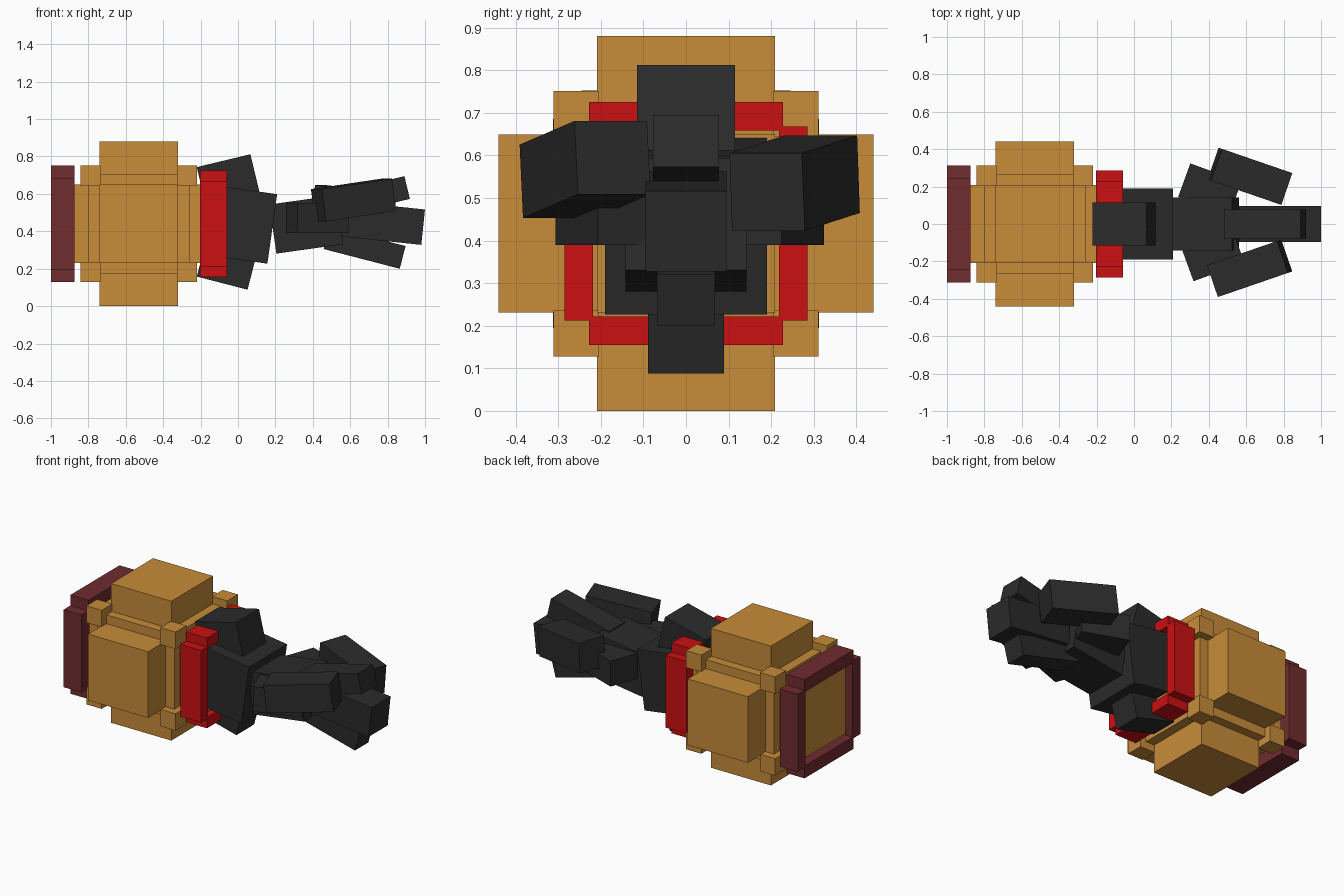
import bpy
from math import radians
from mathutils import Matrix, Vector

cube = bpy.data.objects.get("Cube")
if cube:
    bpy.data.objects.remove(cube, do_unlink=True)


def material(name, r, g, b):
    mat = bpy.data.materials.new(name)
    mat.use_nodes = True
    mat.diffuse_color = (r, g, b, 1)
    mat.node_tree.nodes["Principled BSDF"].inputs["Base Color"].default_value = (r, g, b, 1)
    return mat


ORANGE = material("ochre_orange", 0.58, 0.263, 0.042)
RED = material("bright_red", 0.60, 0.005, 0.006)
MAROON = material("maroon", 0.162, 0.025, 0.028)
BLACK = material("charcoal", 0.024, 0.024, 0.024)

CORNERS = [(0, 1, 3, 2), (4, 6, 7, 5), (0, 4, 5, 1), (2, 3, 7, 6), (0, 2, 6, 4), (1, 5, 7, 3)]
SIDES = (-1, 1)


def box(name, center, size, mat, pitch=0, yaw=0):
    """Box with +x end raised by pitch and swung towards +y by yaw."""
    rot = Matrix.Rotation(radians(yaw), 3, 'Z') @ Matrix.Rotation(radians(-pitch), 3, 'Y')
    half = Vector(size) / 2
    verts = [Vector(center) + rot @ Vector((x * half.x, y * half.y, z * half.z))
             for x in SIDES for y in SIDES for z in SIDES]
    mesh = bpy.data.meshes.new(name)
    mesh.from_pydata(verts, [], CORNERS)
    mesh.materials.append(mat)
    obj = bpy.data.objects.new(name, mesh)
    bpy.context.collection.objects.link(obj)
    return obj


# Forearm block: core, three crossing slabs and eight corner cubes
AXIS = 0.44
MID = Vector((-0.53, 0, AXIS))
box("forearm_core", MID, (0.54, 0.53, 0.53), ORANGE)
for axis, name in enumerate(("lengthwise_slab", "sideways_slab", "upright_slab")):
    size = [0.42, 0.418, 0.418]
    size[axis] = 0.88
    box(name, MID, size, ORANGE)
for x in SIDES:
    for y in SIDES:
        for z in SIDES:
            box("corner_cube", MID + 0.258 * Vector((x, y, z)), (0.107,) * 3, ORANGE)


# Four-bar frames around both ends of the forearm
def frame(name, x, width, outer, inner, mat):
    thick, mid = outer - inner, (outer + inner) / 2
    length = 2 * inner + 0.02
    for s in SIDES:
        box(name + "_side_bar", (x, s * mid, AXIS), (width, thick, length), mat)
        box(name + "_level_bar", (x, 0, AXIS + s * mid), (width, length, thick), mat)


frame("elbow_frame", -0.937, 0.126, 0.312, 0.235, MAROON)
frame("wrist_frame", -0.13, 0.145, 0.285, 0.218, RED)

# Wrist and palm
box("wrist_block", (0.01, 0, 0.437), (0.35, 0.38, 0.375), BLACK, pitch=-8)
box("upper_wrist_guard", (-0.048, 0, 0.656), (0.295, 0.23, 0.25), BLACK, pitch=13.5)
box("lower_wrist_guard", (-0.062, 0, 0.21), (0.28, 0.178, 0.18), BLACK, pitch=-14.5)
box("palm", (0.365, 0, 0.437), (0.36, 0.285, 0.265), BLACK, pitch=8)

# Knuckles flare outwards, the outer fingers close inwards
box("right_knuckle", (0.422, -0.167, 0.47), (0.29, 0.19, 0.16), BLACK, yaw=20)
box("left_knuckle", (0.405, 0.185, 0.47), (0.29, 0.19, 0.16), BLACK, yaw=-20)
box("right_finger", (0.618, -0.237, 0.567), (0.40, 0.18, 0.174), BLACK, pitch=8, yaw=19)
box("left_finger", (0.62, 0.255, 0.535), (0.40, 0.18, 0.183), BLACK, pitch=-6, yaw=-19)

# Middle fingers
box("upper_finger", (0.70, 0, 0.585), (0.42, 0.155, 0.125), BLACK, pitch=13.5)
box("middle_finger", (0.771, 0, 0.445), (0.44, 0.19, 0.19), BLACK, pitch=-6)
box("lower_finger", (0.677, 0, 0.313), (0.42, 0.135, 0.125), BLACK, pitch=-14.5)
